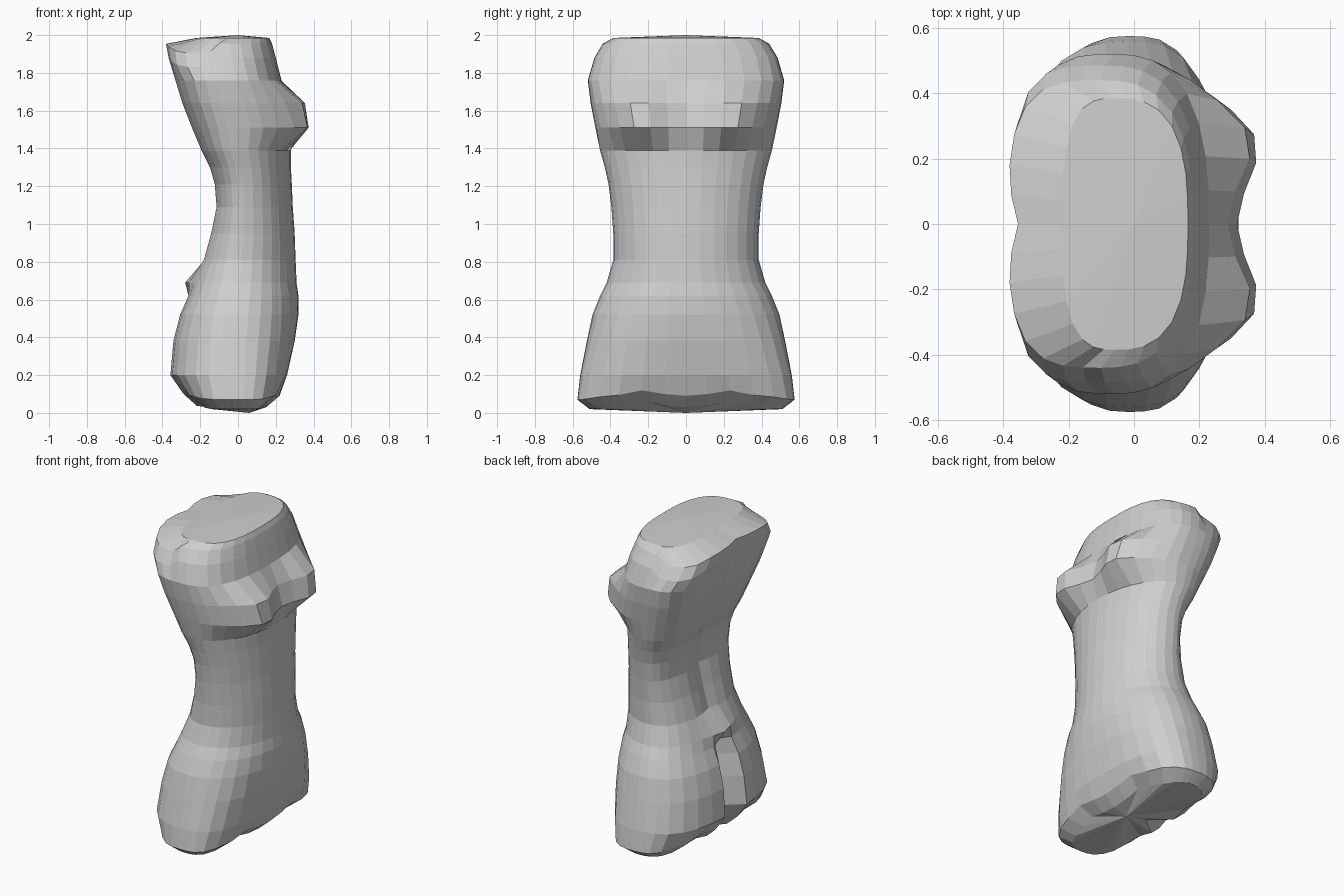
import bpy, bmesh, math

clay = bpy.data.materials.new("clay grey")
clay.diffuse_color = (0.62, 0.62, 0.62, 1)

# cross-sections: height, back x, widest x, front x, half width,
# back squareness, front squareness
RINGS = [
    (0.03, -0.22, -0.02, 0.15, 0.51, 2.6, 2.8),
    (0.09, -0.29, -0.02, 0.22, 0.575, 2.6, 3.2),
    (0.20, -0.36, -0.02, 0.26, 0.56, 2.6, 2.9),
    (0.38, -0.345, -0.02, 0.30, 0.525, 2.5, 2.5),
    (0.52, -0.31, -0.01, 0.32, 0.495, 2.5, 2.2),
    (0.62, -0.265, 0.00, 0.32, 0.455, 2.5, 2.1),
    (0.69, -0.24, 0.01, 0.31, 0.42, 2.5, 2.0),
    (0.81, -0.19, 0.02, 0.305, 0.385, 2.5, 2.0),
    (0.95, -0.15, 0.03, 0.30, 0.385, 2.5, 2.0),
    (1.09, -0.12, 0.03, 0.29, 0.395, 2.5, 2.0),
    (1.21, -0.13, 0.03, 0.285, 0.41, 2.5, 2.0),
    (1.30, -0.155, 0.02, 0.28, 0.43, 2.6, 2.0),
    (1.39, -0.20, 0.00, 0.28, 0.455, 2.7, 2.0),
    (1.51, -0.25, -0.01, 0.31, 0.48, 2.9, 2.2),
    (1.64, -0.30, -0.04, 0.28, 0.505, 3.1, 2.4),
    (1.76, -0.335, -0.06, 0.23, 0.52, 3.4, 2.6),
    (1.88, -0.37, -0.09, 0.20, 0.485, 3.8, 2.7),
    (1.955, -0.385, -0.10, 0.18, 0.44, 3.4, 2.7),
    (1.985, -0.22, -0.06, 0.165, 0.385, 3.0, 2.8),
]
SIDES = 32


def bump(v, centre, width):
    return math.exp(-((v - centre) / width) ** 2)


def section_point(ring, i):
    z, back, wide, front, half, nb, nf = ring
    a = 2 * math.pi * i / SIDES
    c, s = math.cos(a), math.sin(a)
    n, reach = (nf, front - wide) if c > 0 else (nb, wide - back)
    r = (abs(c) ** n + abs(s) ** n) ** (-1 / n)
    x, y = wide + reach * r * c, half * r * s
    if c > 0.1:
        # paired chest swellings with a sharp lower edge
        if 1.45 < z < 1.7:
            x += 0.105 * bump(abs(y), 0.26, 0.15)
    elif c < -0.1:
        # cleft between the rear lobes, and the spine groove
        if z < 0.65:
            x += 0.13 * bump(y, 0, 0.045) * min(1, (0.72 - z) / 0.2)
        elif z < 0.75:
            x -= 0.04 * bump(y, 0, 0.1)
        elif z < 1.96:
            x += 0.03 * bump(y, 0, 0.08)
        # shoulder corners drop away at the upper rear
        if 1.8 < z < 1.97:
            z -= 0.05 * bump(abs(y), half, 0.15)
    # scalloped lower rim
    if z < 0.1:
        z += 0.03 * bump(abs(y), 0.22, 0.1) - 0.02 * bump(abs(y), half, 0.1)
        z = max(z, 0.02)
    return x, y, z


bm = bmesh.new()
loops = [[bm.verts.new(section_point(r, i)) for i in range(SIDES)] for r in RINGS]
for low, high in zip(loops, loops[1:]):
    for i in range(SIDES):
        j = (i + 1) % SIDES
        bm.faces.new((low[i], low[j], high[j], high[i]))

# closed underside and nearly flat top
for loop, centre, flip in ((loops[0], (0.06, 0, 0.0), True),
                           (loops[-1], (0.0, 0, 2.0), False)):
    mid = bm.verts.new(centre)
    for i in range(SIDES):
        a, b = loop[i], loop[(i + 1) % SIDES]
        bm.faces.new((b, a, mid) if flip else (a, b, mid))
bmesh.ops.recalc_face_normals(bm, faces=bm.faces)

mesh = bpy.data.meshes.new("torso")
bm.to_mesh(mesh)
bm.free()
mesh.materials.append(clay)
torso = bpy.data.objects.new("torso", mesh)
bpy.context.collection.objects.link(torso)
